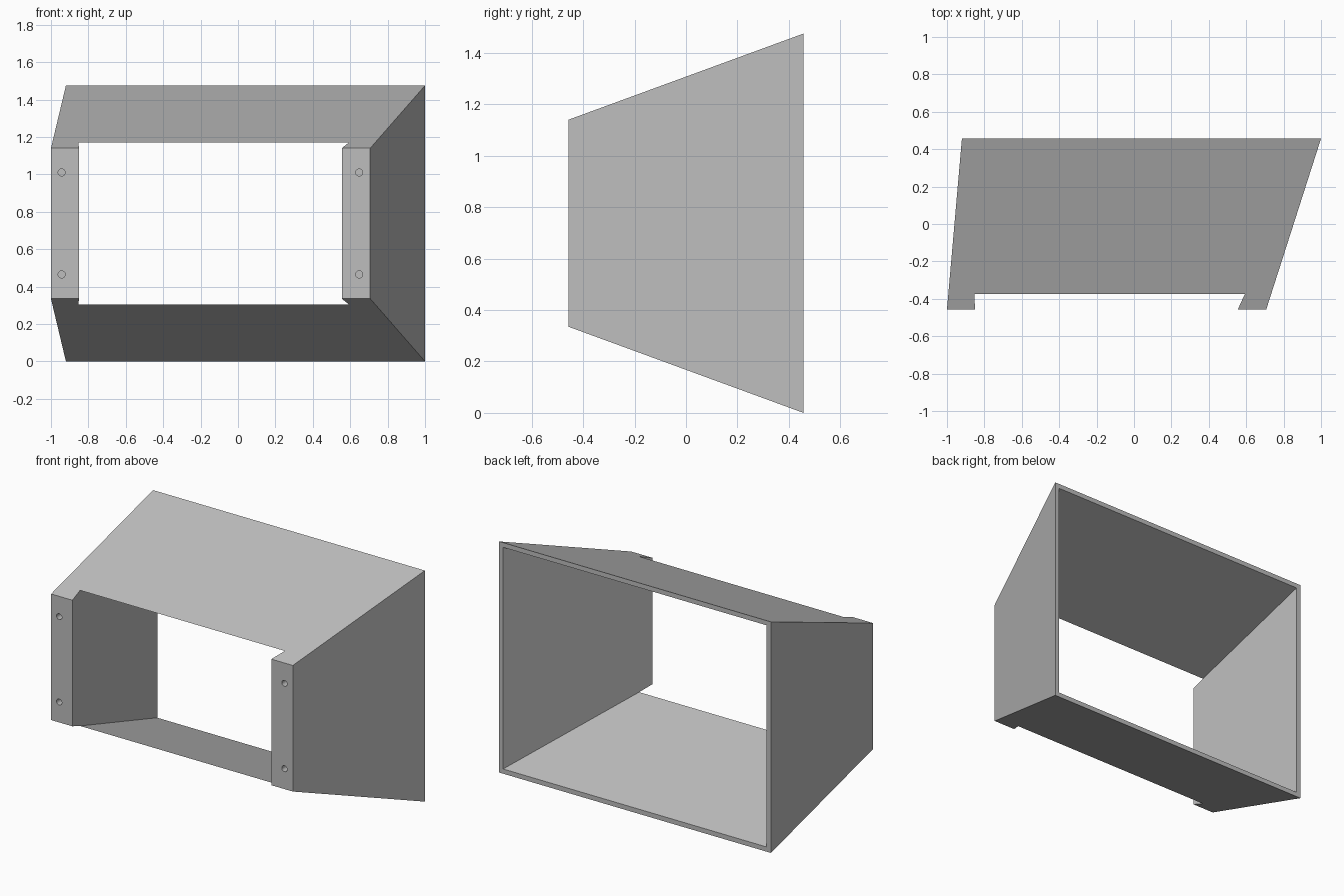
import bpy
import bmesh
import math

cube = bpy.data.objects.get("Cube")
if cube:
    bpy.data.objects.remove(cube, do_unlink=True)

grey = bpy.data.materials.new("plain_grey")
grey.use_nodes = True
colour = (0.51, 0.51, 0.51, 1)
grey.diffuse_color = colour
grey.node_tree.nodes["Principled BSDF"].inputs["Base Color"].default_value = colour

Y = 0.457  # half the depth


def frustum(name, front, back, extend=0.0):
    """Loft between two rectangles (x0, x1, z0, z1), run past both ends by a share."""
    bm = bmesh.new()
    rings = []
    for t in (-extend, 1 + extend):
        x0, x1, z0, z1 = (a + (b - a) * t for a, b in zip(front, back))
        y = -Y + 2 * Y * t
        rings.append([bm.verts.new((x, y, z))
                      for x, z in ((x0, z0), (x1, z0), (x1, z1), (x0, z1))])
    bm.faces.new(rings[0])
    bm.faces.new(rings[1][::-1])
    for i in range(4):
        j = (i + 1) % 4
        bm.faces.new((rings[0][i], rings[1][i], rings[1][j], rings[0][j]))
    bmesh.ops.recalc_face_normals(bm, faces=bm.faces[:])
    mesh = bpy.data.meshes.new(name)
    bm.to_mesh(mesh)
    bm.free()
    mesh.materials.append(grey)
    obj = bpy.data.objects.new(name, mesh)
    bpy.context.collection.objects.link(obj)
    return obj


def cut(target, cutter):
    mod = target.modifiers.new(cutter.name, 'BOOLEAN')
    mod.operation = 'DIFFERENCE'
    mod.solver = 'EXACT'
    mod.object = cutter
    bpy.context.view_layer.objects.active = target
    bpy.ops.object.modifier_apply(modifier=mod.name)
    bpy.data.objects.remove(cutter, do_unlink=True)


# Skewed outer shell
housing = frustum("housing", (-1, 0.707, 0.335, 1.14), (-0.92, 1, 0, 1.475))

# Tapered opening: it breaks through the top and bottom just behind the front edge
cut(housing, frustum("opening", (-0.85, 0.555, 0.332, 1.143),
                     (-0.89, 0.972, 0.03, 1.445), extend=0.05))

# Blind screw holes in the front of both posts
for x in (-0.943, 0.648):
    for z in (0.465, 1.01):
        bpy.ops.mesh.primitive_cylinder_add(
            vertices=24, radius=0.019, depth=0.24,
            location=(x, -Y, z), rotation=(math.pi / 2, 0, 0))
        hole = bpy.context.object
        hole.name = "screw_hole"
        hole.data.materials.append(grey)
        cut(housing, hole)
